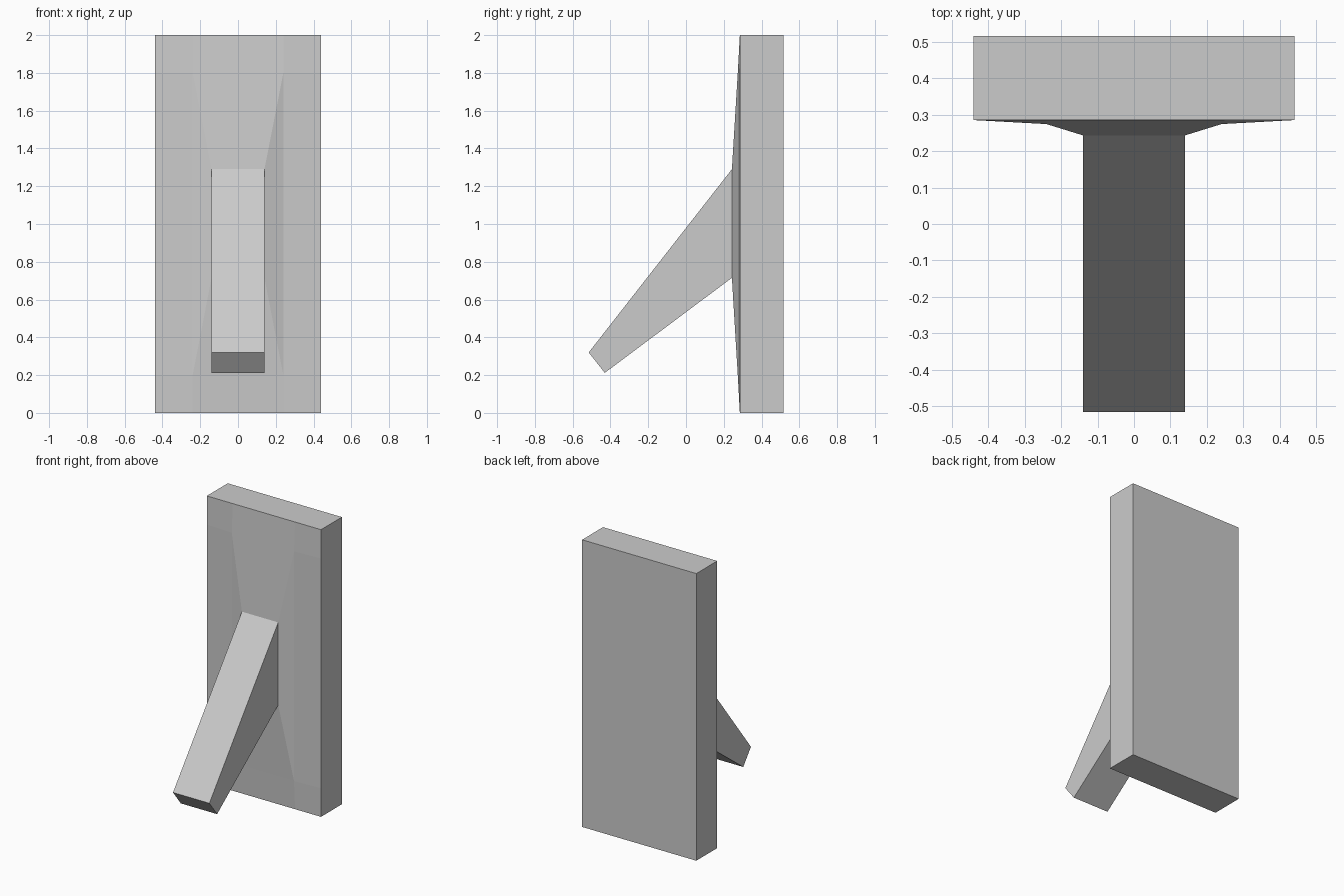
import bpy, bmesh
from mathutils import Matrix, Vector

if "Cube" in bpy.data.objects:
    bpy.data.objects.remove(bpy.data.objects["Cube"])

FRONT, BACK, HALF_W, HEIGHT = 0.285, 0.515, 0.44, 2.0
bm = bmesh.new()

# Upright slab
size = Matrix.Diagonal((2 * HALF_W, BACK - FRONT, HEIGHT, 1))
place = Matrix.Translation((0, (FRONT + BACK) / 2, HEIGHT / 2))
bmesh.ops.create_cube(bm, size=1, matrix=place @ size)

# Edge loops framing the raised middle of the front
for co, no in [((-0.24, 0, 0), (1, 0, 0)), ((0.24, 0, 0), (1, 0, 0)),
               ((0, 0, 0.2), (0, 0, 1)), ((0, 0, 1.8), (0, 0, 1))]:
    bmesh.ops.bisect_plane(bm, geom=bm.verts[:] + bm.edges[:] + bm.faces[:],
                           plane_co=co, plane_no=no)
bm.normal_update()
face = min(bm.faces, key=lambda f: (f.calc_center_median() - Vector((0, FRONT, 1))).length)
for v in face.verts:
    v.co.y = 0.274


def extrude_to(face, half_w, top, bottom):
    """Extrude a face to a new cross-section; top and bottom are (y, z)."""
    new = bmesh.ops.extrude_discrete_faces(bm, faces=[face])["faces"][0]
    mid_z = sum(v.co.z for v in new.verts) / 4
    for v in new.verts:
        y, z = top if v.co.z > mid_z else bottom
        v.co = (half_w if v.co.x > 0 else -half_w, y, z)
    return new


# Flared root, then the tapering sloped prop
face = extrude_to(face, 0.14, (0.243, 1.29), (0.243, 0.715))
extrude_to(face, 0.14, (-0.515, 0.32), (-0.43, 0.212))

bmesh.ops.recalc_face_normals(bm, faces=bm.faces[:])
mesh = bpy.data.meshes.new("propped_panel")
bm.to_mesh(mesh)
bm.free()
bpy.context.collection.objects.link(bpy.data.objects.new("propped_panel", mesh))
